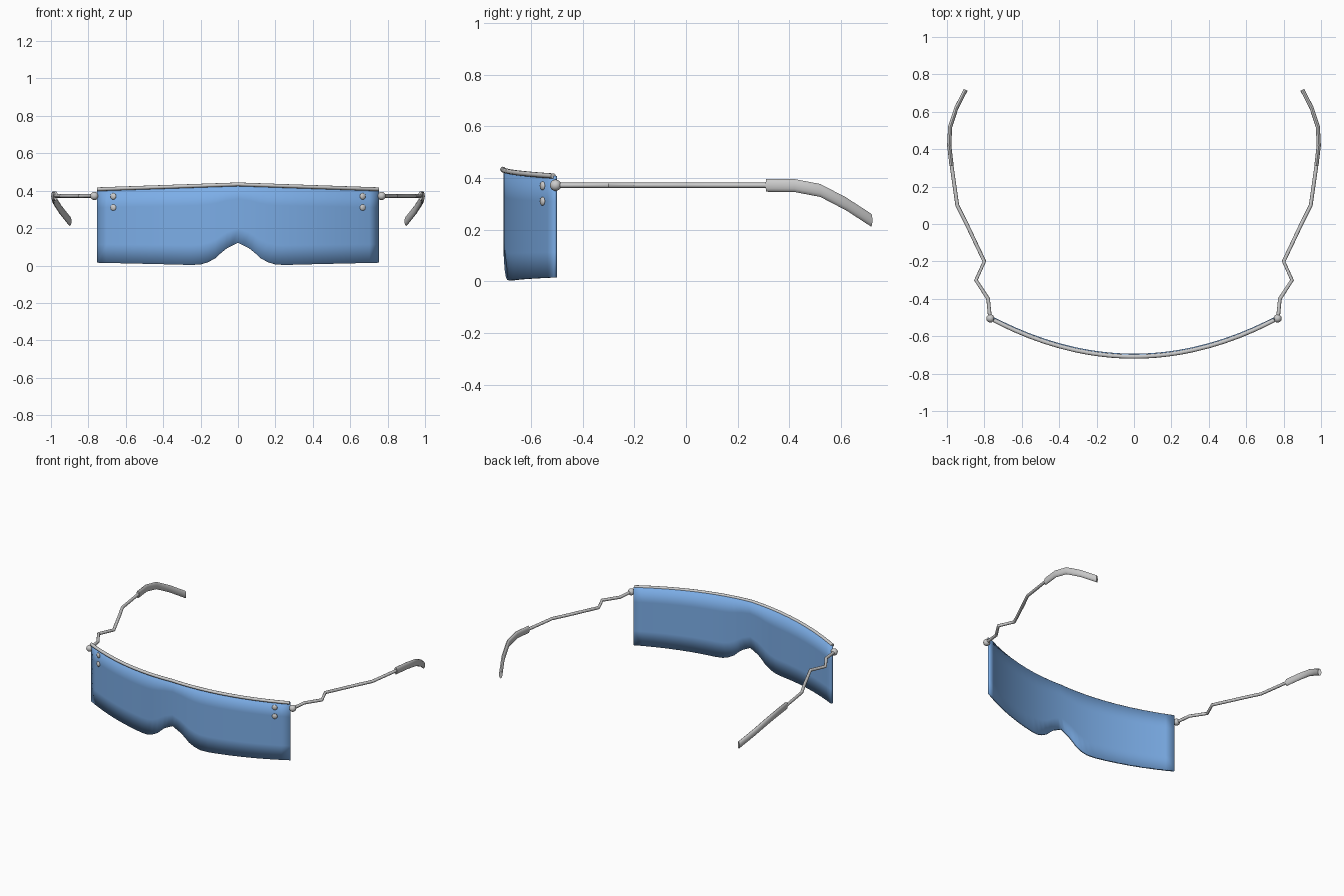
import bpy, bmesh, math
from mathutils import Vector

if "Cube" in bpy.data.objects:
    bpy.data.objects.remove(bpy.data.objects["Cube"])


def lens_y(x):
    return -0.70 + 0.195 * (x / 0.75) ** 2


def top_z(x):
    return 0.434 - 0.026 * abs(x) / 0.75


def interp(profile, x):
    for (x0, z0), (x1, z1) in zip(profile, profile[1:]):
        if x <= x1:
            return z0 + (z1 - z0) * (x - x0) / (x1 - x0)
    return profile[-1][1]


def finish(name, bm):
    bmesh.ops.recalc_face_normals(bm, faces=bm.faces)
    mesh = bpy.data.meshes.new(name)
    bm.to_mesh(mesh)
    bm.free()
    obj = bpy.data.objects.new(name, mesh)
    bpy.context.collection.objects.link(obj)
    return obj


def smooth(obj, angle=40):
    bpy.ops.object.select_all(action='DESELECT')
    obj.select_set(True)
    bpy.context.view_layer.objects.active = obj
    bpy.ops.object.shade_smooth_by_angle(angle=math.radians(angle))


def tube(name, points, half_width, half_height, sides=12):
    """Sweep an upright elliptical section along a path."""
    pts = [Vector(p) for p in points]
    bm = bmesh.new()
    rings = []
    for i, p in enumerate(pts):
        t = pts[min(i + 1, len(pts) - 1)] - pts[max(i - 1, 0)]
        side = Vector((t.y, -t.x, 0)).normalized()
        ring = []
        for k in range(sides):
            a = 2 * math.pi * k / sides
            offset = side * half_width * math.cos(a) + Vector((0, 0, half_height * math.sin(a)))
            ring.append(bm.verts.new(p + offset))
        rings.append(ring)
    for a, b in zip(rings, rings[1:]):
        for k in range(sides):
            n = (k + 1) % sides
            bm.faces.new((a[k], a[n], b[n], b[k]))
    bm.faces.new(rings[0])
    bm.faces.new(rings[-1])
    obj = finish(name, bm)
    smooth(obj)


def ball(name, loc, scale):
    bpy.ops.mesh.primitive_uv_sphere_add(segments=16, ring_count=10, radius=1, location=loc)
    obj = bpy.context.object
    obj.name = name
    obj.scale = scale
    bpy.ops.object.shade_smooth()
    return obj


# Wraparound lens with a nose notch in its lower edge
bottom = [(0, 0.122), (0.06, 0.092), (0.09, 0.068), (0.12, 0.04), (0.16, 0.018),
          (0.20, 0.006), (0.25, 0.003), (0.4, 0.007), (0.75, 0.015)]
half = [0, 0.03, 0.06, 0.09, 0.12, 0.16, 0.20, 0.25, 0.32, 0.40, 0.48, 0.56, 0.64, 0.70, 0.75]
columns = [-x for x in reversed(half[1:])] + half
rows = [0, 0.25, 0.5, 0.75, 1]
bm = bmesh.new()
grid = []
for x in columns:
    low, high = interp(bottom, abs(x)), top_z(x)
    grid.append([bm.verts.new((x, lens_y(x), low + (high - low) * r)) for r in rows])
for a, b in zip(grid, grid[1:]):
    for k in range(len(rows) - 1):
        bm.faces.new((a[k], b[k], b[k + 1], a[k + 1]))
lens = finish("lens", bm)
lens.data.polygons.foreach_set("use_smooth", [True] * len(lens.data.polygons))
solid = lens.modifiers.new("thickness", 'SOLIDIFY')
solid.thickness = 0.014
solid.offset = 0
blue = bpy.data.materials.new("blue_lens")
blue.diffuse_color = (0.2, 0.42, 0.8, 1)
blue.use_nodes = True
blue.node_tree.nodes["Principled BSDF"].inputs["Base Color"].default_value = blue.diffuse_color
lens.data.materials.append(blue)

# Brow bar along the top of the lens
tube("brow_bar", [(x, lens_y(x) - 0.009, top_z(x)) for x in columns], 0.011, 0.010)

# Arms, ear tips, hinges and rivets on both sides
arm = [(0.77, -0.50), (0.78, -0.40), (0.845, -0.30), (0.80, -0.20), (0.895, 0.0),
       (0.945, 0.10), (0.975, 0.31)]
tip = [(0.975, 0.31, 0.372), (0.988, 0.42, 0.371), (0.983, 0.52, 0.352),
       (0.95, 0.62, 0.300), (0.90, 0.717, 0.237)]
for s, label in ((1, "right"), (-1, "left")):
    tube(f"arm_{label}", [(s * x, y, 0.372) for x, y in arm], 0.010, 0.010)
    tube(f"ear_tip_{label}", [(s * x, y, z) for x, y, z in tip], 0.011, 0.025)
    ball(f"hinge_{label}", (s * 0.768, -0.505, 0.372), (0.022, 0.022, 0.022))
    for i, z in enumerate((0.37, 0.31)):
        rivet = ball(f"rivet_{label}_{i + 1}", (s * 0.667, lens_y(0.667) - 0.01, z),
                     (0.017, 0.009, 0.017))
        rivet.rotation_euler.z = s * math.atan(2 * 0.195 * 0.667 / 0.75 ** 2)
